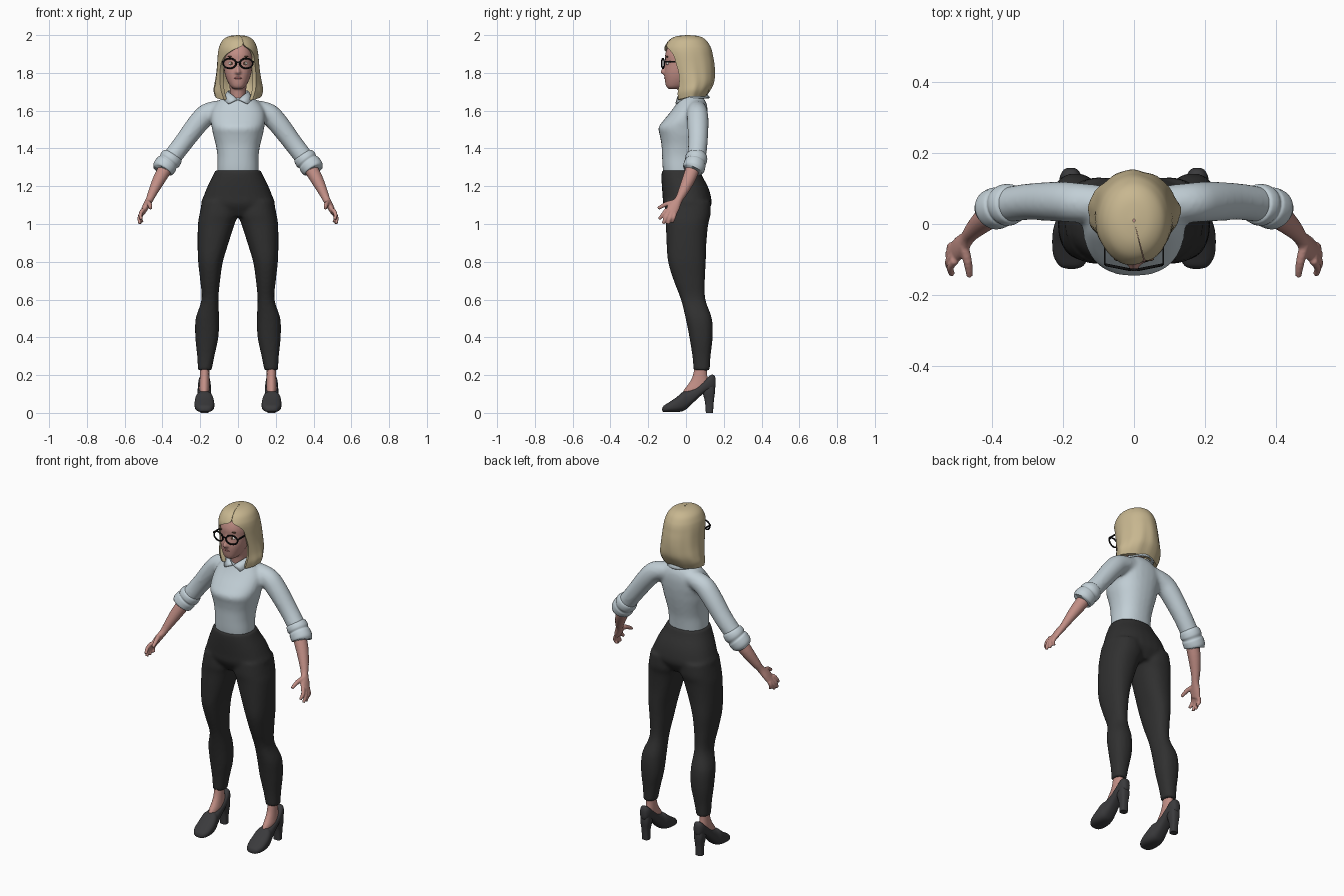
import bpy, bmesh, math
from mathutils import Vector, Matrix

cube = bpy.data.objects.get("Cube")
if cube:
    bpy.data.objects.remove(cube, do_unlink=True)


def material(name, *srgb):
    col = [((v / 255 + 0.055) / 1.055) ** 2.4 for v in srgb] + [1]
    m = bpy.data.materials.new(name)
    m.use_nodes = True
    m.diffuse_color = col
    bsdf = m.node_tree.nodes["Principled BSDF"]
    bsdf.inputs["Base Color"].default_value = col
    bsdf.inputs["Roughness"].default_value = 0.8
    return m


SKIN = material("skin", 194, 143, 134)
HAIR = material("blonde hair", 200, 183, 144)
SHIRT = material("pale blue shirt", 194, 207, 214)
CLOTH = material("charcoal trousers", 48, 48, 48)
LEATHER = material("dark shoe leather", 58, 58, 60)
BLACK = material("black frame", 16, 16, 17)
LIP = material("rose lips", 168, 105, 104)
WHITE = material("eye white", 222, 218, 214)
BROWN = material("brown", 92, 70, 52)


def dense(rows, k=4):
    """Smoothly interpolate between key rows."""
    out = []
    for i in range(len(rows) - 1):
        four = [rows[min(max(i + o, 0), len(rows) - 1)] for o in (-1, 0, 1, 2)]
        for j in range(k):
            t = j / k
            out.append([b + 0.5 * t * (c - a + t * (2 * a - 5 * b + 4 * c - d
                        + t * (3 * (b - c) + d - a))) for a, b, c, d in zip(*four)])
    return out + [list(rows[-1])]


def bridge(bm, rings, closed=False, cap=True):
    rings = [[bm.verts.new(p) for p in r] for r in rings]
    n = len(rings[0])
    pairs = list(zip(rings, rings[1:]))
    if closed:
        pairs.append((rings[-1], rings[0]))
    for r, q in pairs:
        for i in range(n):
            bm.faces.new((r[i], r[(i + 1) % n], q[(i + 1) % n], q[i]))
    if cap and not closed:
        bm.faces.new(rings[0])
        bm.faces.new(rings[-1])
    return rings


def loft(bm, rows, axis="z", n=28, power=2.3):
    """Rows: position on axis, then low and high bounds on the other two axes."""
    rings = []
    for t, a0, a1, b0, b1 in dense(rows):
        ring = []
        for i in range(n):
            c, s = math.cos(math.tau * i / n), math.sin(math.tau * i / n)
            a = (a0 + a1) / 2 + (a1 - a0) / 2 * math.copysign(abs(c) ** (2 / power), c)
            b = (b0 + b1) / 2 + (b1 - b0) / 2 * math.copysign(abs(s) ** (2 / power), s)
            ring.append((a, b, t) if axis == "z" else (a, t, b))
        rings.append(ring)
    bridge(bm, rings)


def body(bm, rows, **kw):
    """Loft centred on x: z, half width, front, back."""
    loft(bm, [(z, -w, w, f, b) for z, w, f, b in rows], **kw)


def tube(bm, rows, n=16, closed=False):
    """Rows: x, y, z, radius towards y, radius across."""
    pts = rows if closed else dense(rows)
    rings, m = [], len(pts)
    for i, p in enumerate(pts):
        nxt = pts[(i + 1) % m if closed else min(i + 1, m - 1)]
        prv = pts[i - 1 if closed else max(i - 1, 0)]
        t = (Vector(nxt[:3]) - Vector(prv[:3])).normalized()
        v = t.cross(Vector((0, 1, 0))).normalized()
        u = v.cross(t)
        rings.append([Vector(p[:3]) + u * p[3] * math.cos(math.tau * k / n)
                      + v * p[4] * math.sin(math.tau * k / n) for k in range(n)])
    bridge(bm, rings, closed)


def ball(bm, centre, size):
    bmesh.ops.create_uvsphere(bm, u_segments=16, v_segments=10, radius=1,
                              matrix=Matrix.Translation(centre) @ Matrix.Diagonal((*size, 1)))


def mirror(bm):
    copy = bmesh.ops.duplicate(bm, geom=bm.verts[:] + bm.edges[:] + bm.faces[:])
    for v in copy["geom"]:
        if isinstance(v, bmesh.types.BMVert):
            v.co.x = -v.co.x


def finish(name, bm, mat, voxel=0, relax=4, angle=50):
    bmesh.ops.recalc_face_normals(bm, faces=bm.faces[:])
    me = bpy.data.meshes.new(name)
    bm.to_mesh(me)
    bm.free()
    me.materials.append(mat)
    me.shade_smooth()
    ob = bpy.data.objects.new(name, me)
    bpy.context.collection.objects.link(ob)
    if voxel:
        r = ob.modifiers.new("blend", "REMESH")
        r.mode, r.voxel_size, r.use_smooth_shade = "VOXEL", voxel, True
        s = ob.modifiers.new("relax", "SMOOTH")
        s.factor, s.iterations = 0.5, relax
    else:
        me.set_sharp_from_angle(angle=math.radians(angle))
    return ob


# Trousers: two legs blended into the hips
bm = bmesh.new()
loft(bm, [(1.12, 0, .19, -.11, .13), (1.05, 0, .204, -.112, .13), (1, .018, .212, -.107, .118),
          (.9, .05, .214, -.103, .108), (.8, .08, .211, -.095, .105), (.7, .095, .2, -.065, .1),
          (.6, .104, .193, -.027, .103), (.5, .1, .224, -.002, .137), (.4, .104, .226, .018, .141),
          (.3, .125, .216, .034, .13), (.225, .14, .212, .04, .126)])
mirror(bm)
body(bm, [(1.285, .12, -.128, .073), (1.25, .136, -.13, .088), (1.2, .161, -.128, .115),
          (1.15, .181, -.124, .131), (1.1, .195, -.118, .134), (1.04, .15, -.08, .1)])
finish("trousers", bm, CLOTH, .01, 3)

# Shirt: sleeves blended into the torso
bm = bmesh.new()
tube(bm, [(.06, .055, 1.615, .05, .045), (.155, .06, 1.587, .056, .056), (.21, .063, 1.535, .057, .056),
          (.29, .063, 1.43, .052, .051), (.35, .055, 1.352, .05, .05), (.38, .048, 1.315, .046, .046)])
mirror(bm)
body(bm, [(1.24, .108, -.116, .062), (1.3, .109, -.124, .068), (1.36, .109, -.127, .076),
          (1.42, .118, -.13, .09), (1.47, .131, -.139, .101), (1.51, .139, -.146, .108),
          (1.55, .145, -.118, .113), (1.6, .14, -.077, .115), (1.64, .115, -.05, .108),
          (1.67, .08, -.035, .09), (1.69, .05, -.02, .07)])
finish("shirt", bm, SHIRT, .01, 5)

# Rolled cuffs
bm = bmesh.new()
tube(bm, [(.338, .057, 1.368, .046, .046), (.345, .056, 1.358, .056, .056), (.36, .053, 1.34, .059, .06),
          (.37, .05, 1.327, .054, .055), (.378, .047, 1.317, .058, .06), (.396, .041, 1.295, .058, .059),
          (.402, .038, 1.286, .05, .05), (.398, .04, 1.292, .04, .04)], n=24)
mirror(bm)
finish("cuffs", bm, SHIRT, angle=70)

# Collar with two front points
bm = bmesh.new()
rings = []
for i in range(33):
    side = 1 - i / 16
    front = abs(side) ** 4
    t, b = math.pi - side * (math.pi - .06), math.pi - side * (math.pi - .68)
    rings.append([(.052 * math.sin(t), .022 - .068 * math.cos(t), 1.705 - .048 * front),
                  (.08 * math.sin(b), .025 - .1 * math.cos(b), 1.668 - .032 * front)])
strip = [[bm.verts.new(p) for p in r] for r in rings]
for r, q in zip(strip, strip[1:]):
    bm.faces.new((r[0], r[1], q[1], q[0]))
thick = finish("collar", bm, SHIRT).modifiers.new("thickness", "SOLIDIFY")
thick.thickness, thick.offset = .008, 0

# Forearms, palms, fingers and thumbs
bm = bmesh.new()
tube(bm, [(.36, .05, 1.335, .038, .038), (.41, .02, 1.25, .036, .035), (.448, -.014, 1.175, .027, .026),
          (.468, -.038, 1.13, .021, .02), (.487, -.062, 1.095, .032, .018), (.505, -.08, 1.06, .032, .014)])
first, last = Vector((.503, -.102, 1.077)), Vector((.51, -.06, 1.052))
tips = [(.512, -.142, 1.025), (.52, -.122, 1.002), (.517, -.096, 1), (.507, -.072, 1.01)]
for i, tip in enumerate(tips):
    base = first.lerp(last, i / 3)
    mid = base.lerp(Vector(tip), .5) + Vector((.009, 0, 0))
    tube(bm, [(*base, .012, .012), (*mid, .0105, .0105), (*tip, .009, .009)], n=10)
tube(bm, [(.48, -.06, 1.115, .015, .015), (.468, -.105, 1.105, .013, .013), (.462, -.148, 1.082, .009, .009)], n=10)
mirror(bm)
finish("arms_and_hands", bm, SKIN, .005, 2)

# Ankles and insteps
bm = bmesh.new()
loft(bm, [(.27, .152, .202, .05, .11), (.2, .152, .202, .037, .112), (.16, .151, .204, .018, .12),
          (.125, .15, .206, -.008, .12), (.1, .155, .2, -.02, .1)], power=2)
mirror(bm)
finish("ankles", bm, SKIN)

# Pumps and block heels
bm = bmesh.new()
loft(bm, [(-.126, .165, .187, .012, .022), (-.118, .143, .209, .005, .038), (-.09, .128, .226, .004, .056),
          (-.05, .125, .23, .004, .083), (-.015, .13, .227, .01, .112), (.01, .137, .22, .027, .117),
          (.05, .142, .214, .065, .135), (.09, .143, .213, .1, .163), (.13, .147, .209, .12, .2),
          (.15, .156, .2, .125, .197), (.157, .166, .19, .14, .18)], axis="y", power=2.6)
loft(bm, [(0, .157, .199, .105, .143), (.06, .156, .2, .1, .147), (.11, .149, .207, .088, .153),
          (.15, .152, .204, .09, .15)], power=3)
mirror(bm)
finish("shoes", bm, LEATHER)

# Head, neck and nose
bm = bmesh.new()
body(bm, [(1.715, .022, -.092, -.04), (1.728, .04, -.105, 0), (1.76, .058, -.112, .04),
          (1.8, .071, -.115, .07), (1.85, .078, -.109, .09), (1.9, .079, -.11, .1),
          (1.95, .064, -.088, .085), (1.975, .035, -.05, .05)])
body(bm, [(1.61, .045, -.03, .075), (1.68, .043, -.038, .065), (1.76, .046, -.05, .06)], power=2)
body(bm, [(1.788, .01, -.116, -.08), (1.8, .018, -.134, -.08), (1.812, .014, -.133, -.08),
          (1.835, .009, -.121, -.08), (1.865, .009, -.112, -.08)], n=12, power=2)
finish("head", bm, SKIN, .006, 3)

# Face details
for name, mat, centre, size in (
        ("eyes", WHITE, (.034, -.094, 1.85), (.016, .011, .009)),
        ("irises", BROWN, (.034, -.102, 1.85), (.007, .005, .007)),
        ("eyebrows", BROWN, (.037, -.099, 1.886), (.02, .006, .004)),
        ("lips", LIP, (.006, -.109, 1.773), (.015, .007, .006))):
    bm = bmesh.new()
    ball(bm, centre, size)
    mirror(bm)
    finish(name, bm, mat)

# Glasses: rims, bridge and temples
bm = bmesh.new()
rim = []
for i in range(28):
    a = math.tau * i / 28
    x = .034 * math.cos(a)
    rim.append((.044 + x, -.122 + .2 * x, 1.85 + .026 * math.sin(a), .004, .0045))
tube(bm, rim, n=8, closed=True)
for centre, size in (((.082, -.07, 1.86), (.005, .09, .008)), ((.007, -.128, 1.856), (.016, .006, .006))):
    bmesh.ops.create_cube(bm, size=1, matrix=Matrix.Translation(centre) @ Matrix.Diagonal((*size, 1)))
mirror(bm)
finish("glasses", bm, BLACK)

# Hair: a shell open at the face; rows hold z, half width, front, back, opening, parting shift
bm = bmesh.new()
rows = [(2, .004, .005, .015, 0, .3), (1.994, .048, -.05, .07, 0, .3), (1.975, .08, -.088, .105, 0, .3),
        (1.945, .097, -.11, .126, .06, .3), (1.92, .104, -.117, .136, .5, .22), (1.89, .108, -.114, .142, .8, .1),
        (1.85, .111, -.107, .149, .95, 0), (1.8, .116, -.094, .152, .98, 0), (1.75, .124, -.076, .148, .87, 0),
        (1.71, .13, -.066, .13, .72, 0), (1.675, .122, -.058, .108, .66, 0)]
N, rings = 40, []
for z, w, f, b, gap, part in dense(rows):
    gap, low = max(gap, .01), min(max((1.97 - z) / .25, 0), 1)
    arc = []
    for i in range(N + 1):
        a = -math.pi / 2 + part * (1 - i / N) + part * i / N + gap + (math.tau - 2 * gap) * i / N
        wave = 1 + low * (.018 * math.sin(7 * a + 8 * z) + .012 * math.sin(13 * a))
        drop = .022 * low ** 3 * max(-math.sin(a), 0)
        arc.append((w * wave * math.cos(a), (b - f) / 2 * wave * math.sin(a), (f + b) / 2, z - drop))
    rings.append([(x, c + y, h) for x, y, c, h in arc]
                 + [(x * .8, c + y * .8, h) for x, y, c, h in reversed(arc)])
ends = bridge(bm, rings, cap=False)
for end in (ends[0], ends[-1]):
    for i in range(N):
        bm.faces.new((end[i], end[i + 1], end[-2 - i], end[-1 - i]))
finish("hair", bm, HAIR)
